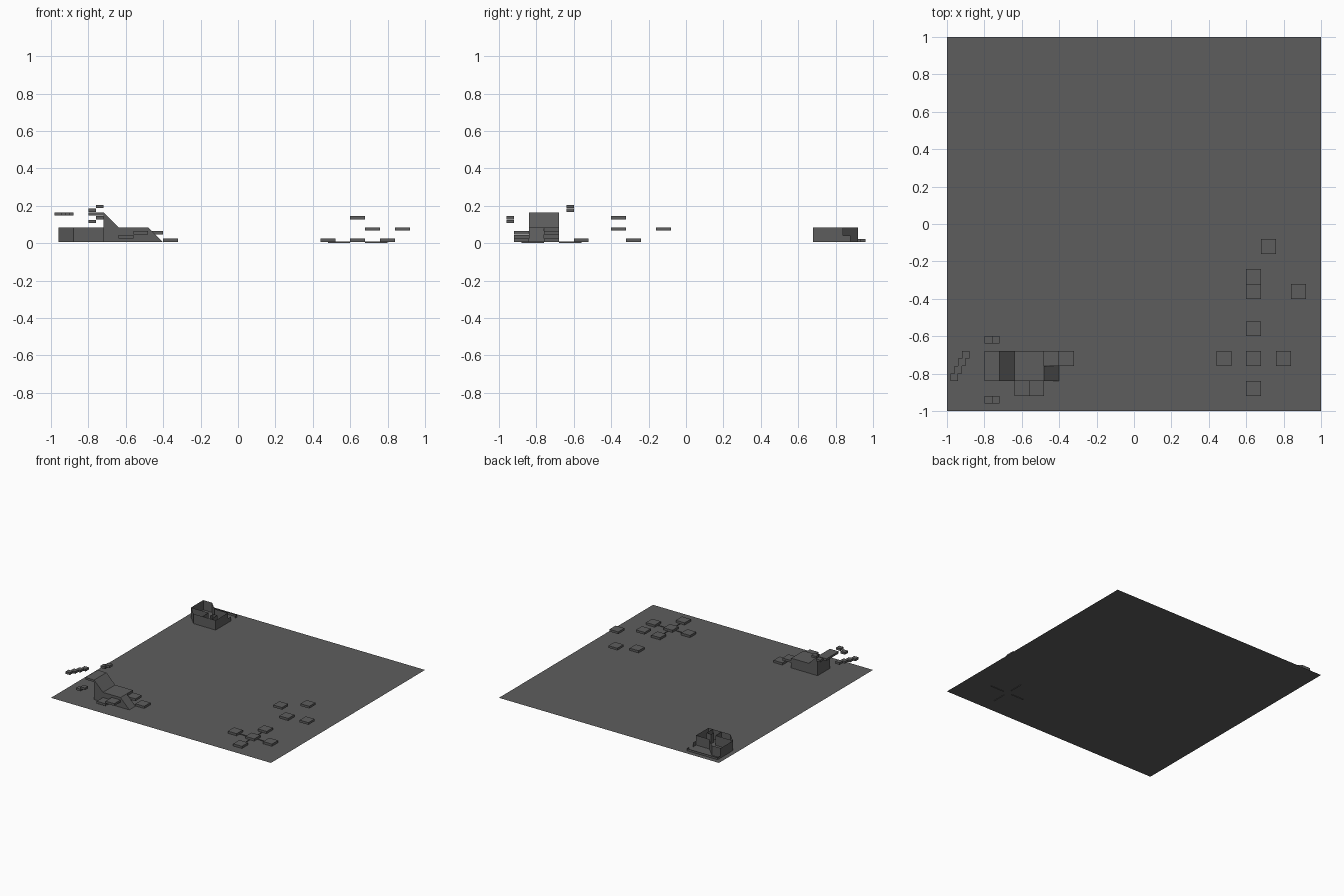
import bpy

if "Cube" in bpy.data.objects:
    bpy.data.objects.remove(bpy.data.objects["Cube"])

mat = bpy.data.materials.new("dark grey")
mat.diffuse_color = (0.11, 0.11, 0.11, 1)
mat.use_nodes = True
mat.node_tree.nodes["Principled BSDF"].inputs["Base Color"].default_value = mat.diffuse_color
G = 0.005  # ground level


def make(name, verts, faces):
    me = bpy.data.meshes.new(name)
    me.from_pydata(verts, [], faces)
    me.materials.append(mat)
    ob = bpy.data.objects.new(name, me)
    bpy.context.collection.objects.link(ob)
    return ob


def prism(name, profile, y0, y1):
    """Extrude an x-z profile (clockwise seen from the front) along y."""
    n = len(profile)
    v = [(x, y0, z) for x, z in profile] + [(x, y1, z) for x, z in profile]
    f = [list(range(n))[::-1], list(range(n, 2 * n))]
    f += [[i, (i + 1) % n, (i + 1) % n + n, i + n] for i in range(n)]
    return make(name, v, f)


def box(name, x0, x1, y0, y1, z0, z1):
    return prism(name, [(x0, z0), (x0, z1), (x1, z1), (x1, z0)], y0, y1)


def slab(name, x, y, top, size=0.08, t=0.018):
    h = size / 2
    return box(name, x - h, x + h, y - h, y + h, top - t, top)


def walls(name, path, z1, z0=G):
    """Paper-thin upright walls along a plan path."""
    n = len(path)
    v = [(x, y, z0) for x, y in path] + [(x, y, z1) for x, y in path]
    f = [[i, i + 1, i + 1 + n, i + n] for i in range(n - 1)]
    return make(name, v, f)


# ground sheet
make("ground", [(-1, -1, G), (1, -1, G), (1, 1, G), (-1, 1, G)], [[0, 1, 2, 3]])

# cross of low platforms with thin links
slab("cross_centre", 0.64, -0.72, 0.025)
for dx, dy in ((1, 0), (-1, 0), (0, 1), (0, -1)):
    slab("cross_platform", 0.64 + 0.16 * dx, -0.72 + 0.16 * dy, 0.025)
    walls("cross_link", [(0.64 + 0.04 * dx, -0.72 + 0.04 * dy),
                         (0.64 + 0.16 * dx, -0.72 + 0.16 * dy)], 0.01, 0)

# climbing platforms
for x, y, top in ((0.64, -0.28, 0.025), (0.72, -0.12, 0.085),
                  (0.88, -0.36, 0.085), (0.64, -0.36, 0.145)):
    slab("climbing_platform", x, y, top)

# hill: block with upper ramp, half-width end ramp and overhanging ledge
prism("hill_block", [(-0.72, G), (-0.72, 0.165), (-0.64, 0.085),
                     (-0.48, 0.085), (-0.48, G)], -0.84, -0.68)
prism("end_ramp", [(-0.48, G), (-0.48, 0.085), (-0.40, G)], -0.84, -0.76)
box("upper_ledge", -0.80, -0.72, -0.84, -0.68, 0.148, 0.165)

# steps around the hill
for x, y, top in ((-0.36, -0.72, 0.025), (-0.44, -0.72, 0.065),
                  (-0.60, -0.88, 0.043), (-0.52, -0.88, 0.065)):
    slab("hill_step", x, y, top)

# small floating steps
for y, lo, hi in ((-0.94, 0.125, 0.145), (-0.62, 0.185, 0.205)):
    slab("small_step", -0.78, y, lo, 0.04)
    slab("small_step", -0.74, y, hi, 0.04)
for i in range(4):
    slab("diagonal_step", -0.96 + 0.02 * i, -0.82 + 0.04 * i, 0.165, 0.04)

# roofless maze of thin walls
H = 0.085
walls("outer_wall", [(-0.96, 0.92), (-0.96, 0.76), (-0.88, 0.68), (-0.68, 0.68),
                     (-0.68, 0.84)], H)
walls("back_wall", [(-0.96, 0.92), (-0.88, 0.92), (-0.80, 0.84), (-0.68, 0.84)], H)
walls("room_wall", [(-0.96, 0.76), (-0.80, 0.76), (-0.80, 0.68)], H)
walls("nook_wall", [(-0.76, 0.72), (-0.76, 0.76), (-0.72, 0.76), (-0.72, 0.68)], H)
walls("side_wall", [(-0.68, 0.84), (-0.68, 0.88)], 0.04)
walls("low_wall", [(-0.96, 0.92), (-0.96, 0.96), (-0.68, 0.96), (-0.68, 0.93)], 0.022)
